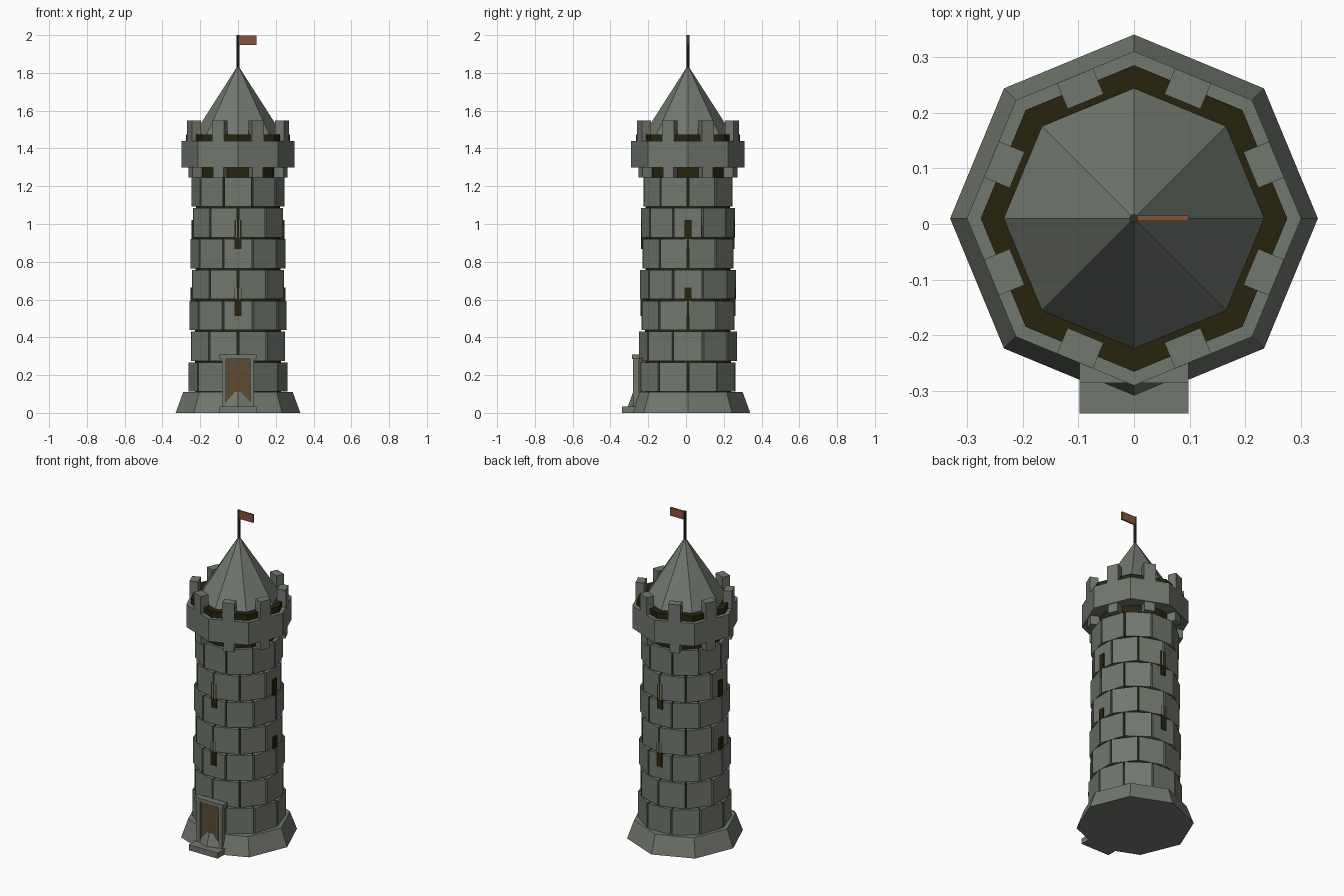
import bpy, bmesh, math
from mathutils import Matrix, Vector

if "Cube" in bpy.data.objects:
    bpy.data.objects.remove(bpy.data.objects["Cube"])

CY = 0.01                      # tower axis sits slightly behind the origin


def material(name, rgb):
    m = bpy.data.materials.new(name)
    m.diffuse_color = (*rgb, 1)
    m.use_nodes = True
    m.node_tree.nodes["Principled BSDF"].inputs["Base Color"].default_value = m.diffuse_color
    return m


STONE = material("stone", (0.165, 0.185, 0.155))
DARK = material("dark_recess", (0.020, 0.017, 0.004))
WOOD = material("door_wood", (0.105, 0.070, 0.032))
CLOTH = material("flag_cloth", (0.23, 0.085, 0.042))
IRON = material("pole_iron", (0.03, 0.03, 0.027))


def finish(bm, name, mat):
    bmesh.ops.recalc_face_normals(bm, faces=bm.faces)
    me = bpy.data.meshes.new(name)
    bm.to_mesh(me)
    bm.free()
    me.materials.append(mat)
    ob = bpy.data.objects.new(name, me)
    bpy.context.collection.objects.link(ob)
    return ob


def drum(name, sides, r0, r1, z0, z1, mat):
    """Tapered prism with corners on the axes."""
    bm = bmesh.new()
    bmesh.ops.create_cone(bm, cap_ends=True, segments=sides, radius1=r0, radius2=r1, depth=z1 - z0,
                          matrix=Matrix.Translation((0, CY, (z0 + z1) / 2)))
    bmesh.ops.remove_doubles(bm, verts=bm.verts, dist=1e-5)
    return finish(bm, name, mat)


def add_block(bm, angle, r0, r1, w0, w1, z0, z1):
    """Block facing outward at an angle; w0 inner width, w1 outer width."""
    rot = Matrix.Translation((0, CY, 0)) @ Matrix.Rotation(angle, 4, 'Z')
    plan = [(r0, -w0 / 2), (r1, -w1 / 2), (r1, w1 / 2), (r0, w0 / 2)]
    lo, hi = [[bm.verts.new(rot @ Vector((x, y, z))) for x, y in plan] for z in (z0, z1)]
    bm.faces.new(lo)
    bm.faces.new(hi)
    for i in range(4):
        j = (i + 1) % 4
        bm.faces.new((lo[i], lo[j], hi[j], hi[i]))


def block_ring(name, count, start, r0, r1, w0, w1, z0, z1, mat):
    bm = bmesh.new()
    for i in range(count):
        add_block(bm, start + i * math.tau / count, r0, r1, w0, w1, z0, z1)
    return finish(bm, name, mat)


def box(name, x0, x1, y0, y1, z0, z1, mat):
    bm = bmesh.new()
    m = Matrix.Translation(((x0 + x1) / 2, (y0 + y1) / 2, (z0 + z1) / 2))
    bmesh.ops.create_cube(bm, size=1, matrix=m @ Matrix.Diagonal((x1 - x0, y1 - y0, z1 - z0, 1)))
    return finish(bm, name, mat)


# flared base and inner core
drum("base", 8, 0.33, 0.29, 0, 0.11, STONE)
drum("core", 20, 0.228, 0.222, 0.10, 1.31, DARK)

# seven staggered courses of ten stones, tapering slightly
T = 2 * math.tan(math.pi / 10)
for row in range(7):
    a = 0.251 - 0.0025 * row
    z = 0.112 + 0.1633 * row
    start = -math.pi / 2 + (row % 2) * math.pi / 10
    block_ring(f"stone_course_{row + 1}", 10, start, a - 0.045, a,
               (a - 0.045) * T - 0.01, a * T - 0.01, z, z + 0.155, STONE)

# arrow slits on four sides
block_ring("lower_slits", 4, 0, 0.22, 0.251, 0.036, 0.036, 0.512, 0.665, DARK)
block_ring("upper_slits", 4, 0, 0.22, 0.247, 0.036, 0.036, 0.868, 1.02, DARK)

# corbels, parapet, walkway and merlons
E = math.pi / 8
block_ring("corbels", 8, E, 0.21, 0.272, 0.06, 0.06, 1.245, 1.31, STONE)
drum("parapet", 8, 0.30, 0.30, 1.30, 1.44, STONE)
drum("walkway", 8, 0.275, 0.275, 1.42, 1.475, DARK)
block_ring("merlons", 8, E, 0.227, 0.277, 0.07, 0.07, 1.43, 1.547, STONE)

# roof, pole and flag
drum("roof", 8, 0.24, 0, 1.465, 1.84, STONE)
drum("flag_pole", 8, 0.008, 0.008, 1.80, 2.0, IRON)
box("flag", 0.004, 0.098, CY - 0.005, CY + 0.005, 1.948, 1.998, CLOTH)

# doorway
box("door", -0.066, 0.066, -0.273, -0.22, 0.03, 0.29, WOOD)
for side, s in (("left", -1), ("right", 1)):
    box(f"{side}_door_jamb", *sorted((s * 0.064, s * 0.086)), -0.281, -0.25, 0.03, 0.29, STONE)
box("lintel", -0.098, 0.098, -0.285, -0.245, 0.285, 0.31, STONE)
box("door_step", -0.098, 0.098, -0.34, -0.26, 0, 0.035, STONE)
